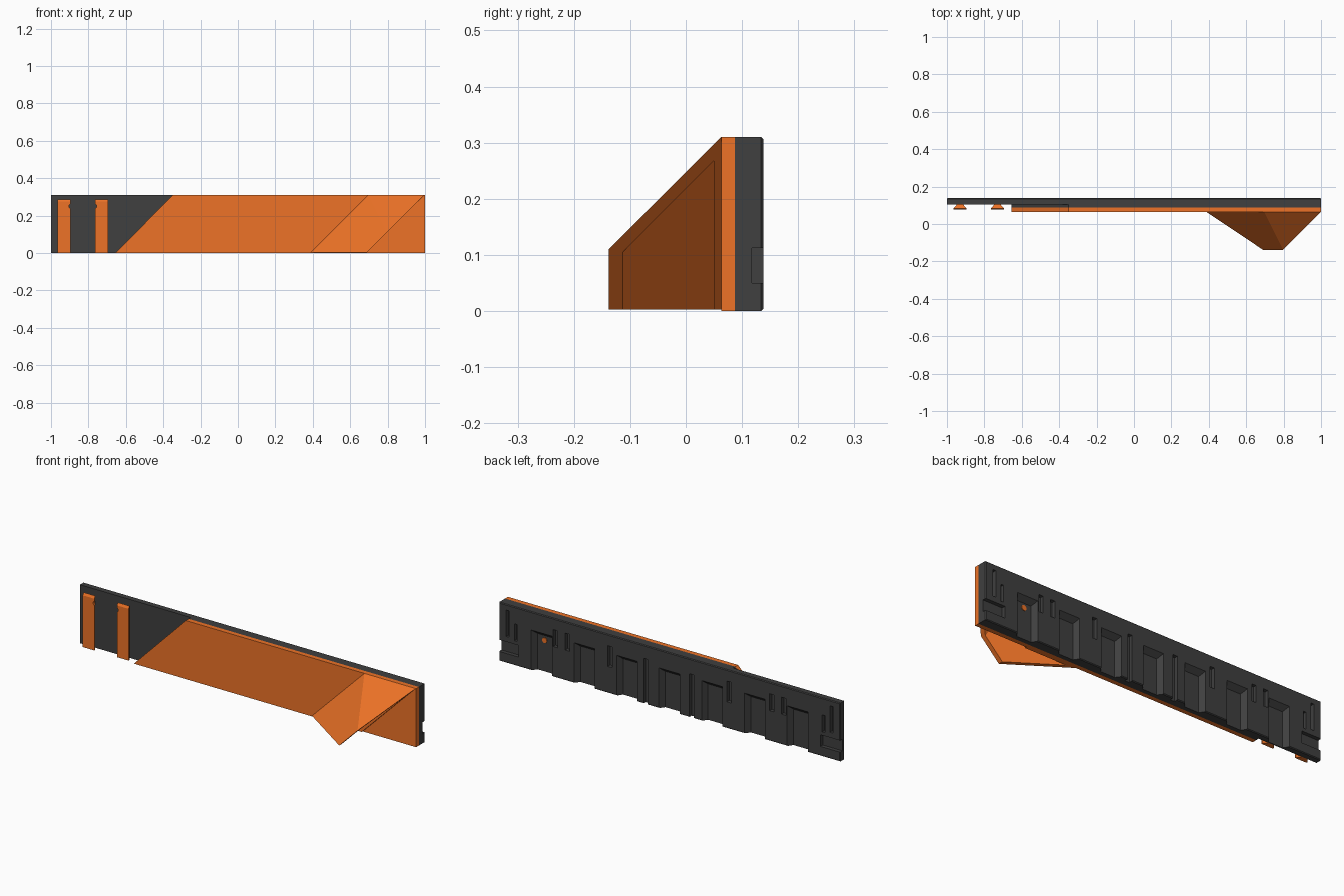
import bpy, bmesh
from math import radians
from mathutils import Matrix

if "Cube" in bpy.data.objects:
    bpy.data.objects.remove(bpy.data.objects["Cube"])


def material(name, rgb):
    m = bpy.data.materials.new(name)
    m.diffuse_color = (*rgb, 1)
    m.use_nodes = True
    m.node_tree.nodes["Principled BSDF"].inputs["Base Color"].default_value = m.diffuse_color
    return m


ORANGE = material("orange", (0.85, 0.17, 0.02))
DARK = material("dark_grey", (0.05, 0.05, 0.05))


def finish(name, bm, mat=None):
    bmesh.ops.recalc_face_normals(bm, faces=bm.faces)
    me = bpy.data.meshes.new(name)
    bm.to_mesh(me)
    bm.free()
    ob = bpy.data.objects.new(name, me)
    bpy.context.collection.objects.link(ob)
    if mat:
        me.materials.append(mat)
    return ob


def hull(name, pts, mat=None):
    """Convex solid around a few corner points."""
    bm = bmesh.new()
    for p in pts:
        bm.verts.new(p)
    bmesh.ops.convex_hull(bm, input=bm.verts[:])
    bmesh.ops.dissolve_limit(bm, angle_limit=radians(0.5), verts=bm.verts[:], edges=bm.edges[:])
    return finish(name, bm, mat)


def box(name, x0, x1, y0, y1, z0, z1, mat=None):
    return hull(name, [(x, y, z) for x in (x0, x1) for y in (y0, y1) for z in (z0, z1)], mat)


def plate(name, outline, y0, y1, mat):
    """Front outline (x, z) given depth along y."""
    return hull(name, [(x, y, z) for x, z in outline for y in (y0, y1)], mat)


def rod(name, x, z, r, y0, y1, mat=None):
    bm = bmesh.new()
    place = Matrix.Translation((x, (y0 + y1) / 2, z)) @ Matrix.Rotation(radians(90), 4, 'X')
    bmesh.ops.create_cone(bm, cap_ends=True, segments=16, radius1=r, radius2=r,
                          depth=y1 - y0, matrix=place)
    return finish(name, bm, mat)


def cut(target, cutters):
    bpy.context.view_layer.objects.active = target
    for c in cutters:
        c.hide_render = True
        m = target.modifiers.new("cut", 'BOOLEAN')
        m.operation, m.solver, m.object = 'DIFFERENCE', 'EXACT', c
        bpy.ops.object.modifier_apply(modifier=m.name)
        bpy.data.objects.remove(c)


H, BACK, FACE = 0.31, 0.138, 0.063

# Backing rail with softened rear edges
rail = hull("backing_rail",
            [(sx, 0.105, z) for sx in (-1, 1) for z in (0, H)]
            + [(sx, 0.134, z) for sx in (-1, 1) for z in (0, H)]
            + [(sx * 0.996, BACK, z) for sx in (-1, 1) for z in (0.004, H - 0.004)], DARK)

# Tapered rear pockets open at the bottom
cutters = []
for i in range(-3, 4):
    cx = i * 0.25
    cutters.append(hull("pocket_cutter", [(cx + s * w, y, z)
                   for s in (-1, 1)
                   for w, y, top in ((0.062, 0.14, 0.215), (0.042, 0.111, 0.19))
                   for z in (-0.02, top)]))

# Narrow rear slots: x, bottom, top
for x, z0, z1 in ((0.67, 0.16, 0.25), (0.6, 0.16, 0.25), (0.35, 0.14, 0.25),
                  (0.14, -0.02, 0.24), (-0.13, -0.02, 0.23), (-0.35, 0.14, 0.25),
                  (-0.6, 0.16, 0.25), (-0.67, 0.16, 0.25)):
    cutters.append(box("slot_cutter", x - 0.013, x + 0.013, 0.118, 0.15, z0, z1))

# End clip recesses, mirrored left and right
for s in (-1, 1):
    cutters.append(box("clip_cutter", s * 0.885, s * 1.02, 0.118, 0.15, 0.05, 0.112))
    cutters.append(box("clip_slot_cutter", s * 0.94, s * 0.957, 0.118, 0.15, 0.14, 0.28))
    cutters.append(box("clip_slot_cutter", s * 0.895, s * 0.91, 0.118, 0.15, 0.13, 0.22))
cut(rail, cutters)

# Raised dark layer and orange face with slanted left end
slant = [(-0.655, 0), (-0.35, H), (1, H), (1, 0)]
plate("raised_layer", slant, 0.087, 0.105, DARK)
plate("face_panel", slant, FACE, 0.087, ORANGE)

# Hollow deflector: slanted prism along (1, 0, 1), clipped by a 45 degree top
TIP = -0.138
deflector = hull("deflector", [
    (0.39, FACE, 0.003), (0.697, FACE, H), (0.997, FACE, H), (0.69, FACE, 0.003),
    (0.69, TIP, 0.003), (0.797, TIP, 0.11)], ORANGE)
cavity = []
for u, y in ((0.445, 0.05), (0.688, -0.114), (0.85, -0.114), (0.85, 0.05)):
    for z in (-0.05, 0.218 + y):
        cavity.append((u + z, y, z))
cut(deflector, [hull("cavity_cutter", cavity)])

# Dovetail runners on the left
for n, (cx, side) in enumerate(((-0.93, 1), (-0.73, -1)), 1):
    runner = hull(f"dovetail_runner_{n}", [
        (cx + s * w, y, z) for s in (-1, 1)
        for w, y, top in ((0.034, 0.077, 0.274), (0.034, 0.084, 0.287), (0.016, 0.105, 0.27))
        for z in (0, top)], ORANGE)
    cut(runner, [rod("notch_cutter", cx + side * 0.038, 0.25, 0.012, 0.06, 0.12)])

# Fixing pin seen inside one rear pocket
rod("fixing_pin", 0.75, 0.165, 0.014, 0.1, 0.114, ORANGE)
